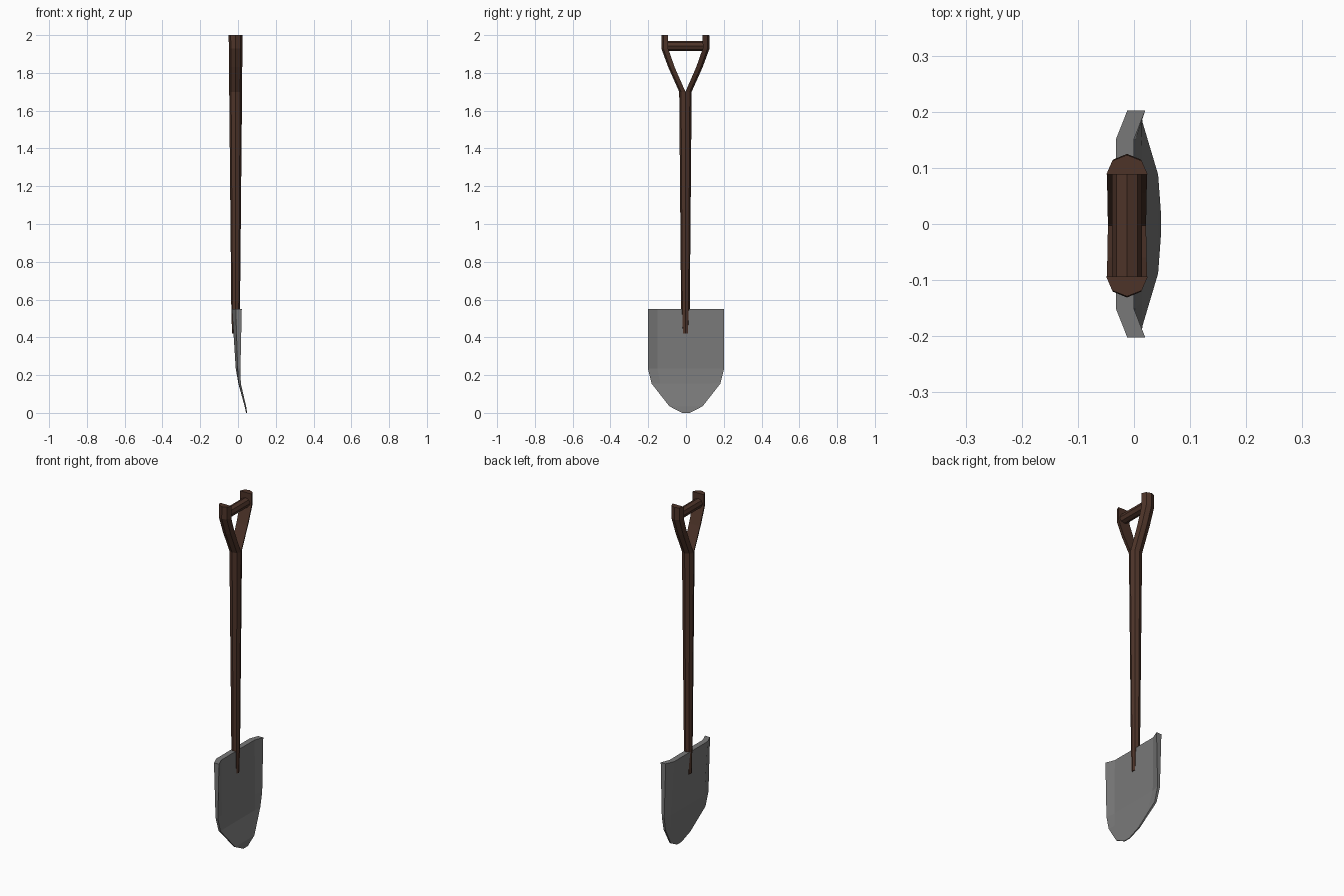
import bpy, bmesh, math

if "Cube" in bpy.data.objects:
    bpy.data.objects.remove(bpy.data.objects["Cube"])

CX = -0.0125   # centre line of the wooden parts in x
CY = -0.003

def material(name, rgb):
    m = bpy.data.materials.new(name)
    m.diffuse_color = (*rgb, 1)
    m.use_nodes = True
    m.node_tree.nodes["Principled BSDF"].inputs["Base Color"].default_value = m.diffuse_color
    return m

def loft(name, rings, mat):
    """Skin a list of equal-sized closed rings and cap both ends."""
    bm = bmesh.new()
    rows = [[bm.verts.new(p) for p in ring] for ring in rings]
    n = len(rings[0])
    for a, b in zip(rows, rows[1:]):
        for i in range(n):
            j = (i + 1) % n
            bm.faces.new((a[i], a[j], b[j], b[i]))
    bm.faces.new(rows[0])
    bm.faces.new(rows[-1])
    bmesh.ops.recalc_face_normals(bm, faces=bm.faces)
    me = bpy.data.meshes.new(name)
    bm.to_mesh(me)
    bm.free()
    me.materials.append(mat)
    ob = bpy.data.objects.new(name, me)
    bpy.context.collection.objects.link(ob)
    return ob

wood = material("wood", (0.075, 0.034, 0.022))
steel = material("steel", (0.19, 0.19, 0.19))

EIGHTH = math.pi / 4

# Tapered octagonal shaft: (z, x radius, y radius)
shaft = [(0.42, 0.019, 0.019), (0.55, 0.023, 0.023), (1.70, 0.034, 0.033)]
loft("shaft", [[(CX + rx * math.cos(i * EIGHTH), CY + ry * math.sin(i * EIGHTH), z)
                for i in range(8)] for z, rx, ry in shaft], wood)

# Forked arms, half an octagon each: (z, inner y, depth, x radius)
arm = [(1.70, 0.0, 0.033, 0.034), (1.83, 0.057, 0.034, 0.035),
       (1.93, 0.092, 0.036, 0.036), (2.00, 0.091, 0.035, 0.037)]
for side, s in (("left", -1), ("right", 1)):
    loft(f"{side}_arm", [[(CX + rx * math.cos(i * EIGHTH),
                           CY + s * (y + d * math.sin(i * EIGHTH)), z)
                          for i in range(5)] for z, y, d, rx in arm], wood)

# Octagonal cross grip
loft("grip", [[(CX + 0.027 * math.cos(i * EIGHTH), CY + y,
                1.943 + 0.027 * math.sin(i * EIGHTH)) for i in range(8)]
              for y in (-0.1, 0.1)], wood)

# Dished blade: (z, half width, back x, front x, forward bend of the side lips)
blade = [(0.55, 0.202, -0.032, 0.0, 0.020), (0.235, 0.202, -0.012, 0.003, 0.010),
         (0.155, 0.182, 0.002, 0.014, 0.001), (0.035, 0.088, 0.035, 0.043, 0.0),
         (0.0, 0.02, 0.043, 0.048, 0.0)]
rings = []
for z, w, back, front, lip in blade:
    cols = [(-w, lip), (-0.75 * w, 0), (0.75 * w, 0), (w, lip)]
    rings.append([(back + b, y, z) for y, b in cols] +
                 [(front + b, y, z) for y, b in reversed(cols)])
loft("blade", rings, steel)
